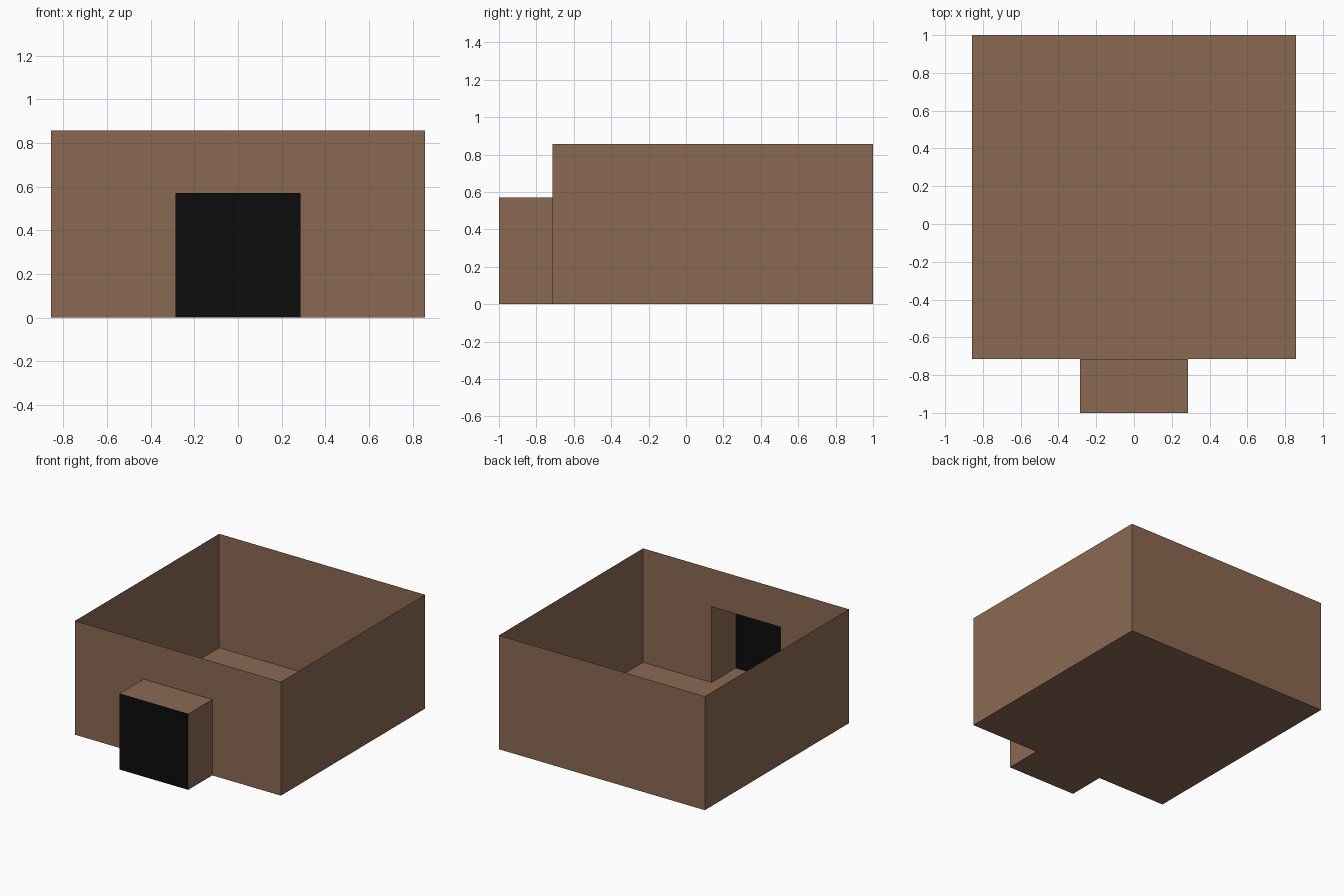
import bpy, bmesh

if "Cube" in bpy.data.objects:
    bpy.data.objects.remove(bpy.data.objects["Cube"])

W, FRONT, BACK, H = 0.857, -0.714, 1.0, 0.857   # room
DW, DH, END = 0.286, 0.571, -1.0                # doorway tunnel


def material(name, rgb):
    m = bpy.data.materials.new(name)
    m.diffuse_color = (*rgb, 1)
    m.use_nodes = True
    m.node_tree.nodes["Principled BSDF"].inputs["Base Color"].default_value = m.diffuse_color
    return m


brown = material("brown wall", (0.258, 0.141, 0.085))
black = material("black doorway", (0.0035, 0.0035, 0.0035))


def sheets(name, polygons, mat):
    """Thin-sheet object made of flat polygons with shared corners welded."""
    bm = bmesh.new()
    for poly in polygons:
        bm.faces.new([bm.verts.new(p) for p in poly])
    bmesh.ops.remove_doubles(bm, verts=bm.verts, dist=1e-4)
    me = bpy.data.meshes.new(name)
    bm.to_mesh(me)
    bm.free()
    me.materials.append(mat)
    ob = bpy.data.objects.new(name, me)
    bpy.context.collection.objects.link(ob)
    return ob


def upright(a, b, h):
    """Vertical rectangle standing on the line a-b."""
    return [(*a, 0), (*b, 0), (*b, h), (*a, h)]


# Floor, continuing out under the tunnel
sheets("floor", [
    [(-W, FRONT, 0), (-W, BACK, 0), (W, BACK, 0), (W, FRONT, 0),
     (DW, FRONT, 0), (-DW, FRONT, 0)],
    [(-DW, FRONT, 0), (DW, FRONT, 0), (DW, END, 0), (-DW, END, 0)],
], brown)

# Open-topped room walls, the front one cut around the doorway
front_wall = [(x, FRONT, z) for x, z in (
    (-W, 0), (-DW, 0), (-DW, DH), (DW, DH), (DW, 0), (W, 0), (W, H), (-W, H))]
sheets("room_walls", [
    upright((W, FRONT), (W, BACK), H),
    upright((W, BACK), (-W, BACK), H),
    upright((-W, BACK), (-W, FRONT), H),
    front_wall,
], brown)

# Short entrance tunnel: two sides and a roof
sheets("entrance_tunnel", [
    upright((DW, END), (DW, FRONT), DH),
    upright((-DW, FRONT), (-DW, END), DH),
    [(-DW, END, DH), (DW, END, DH), (DW, FRONT, DH), (-DW, FRONT, DH)],
], brown)

# Black panel closing the tunnel mouth
sheets("doorway_panel", [upright((-DW, END), (DW, END), DH)], black)
